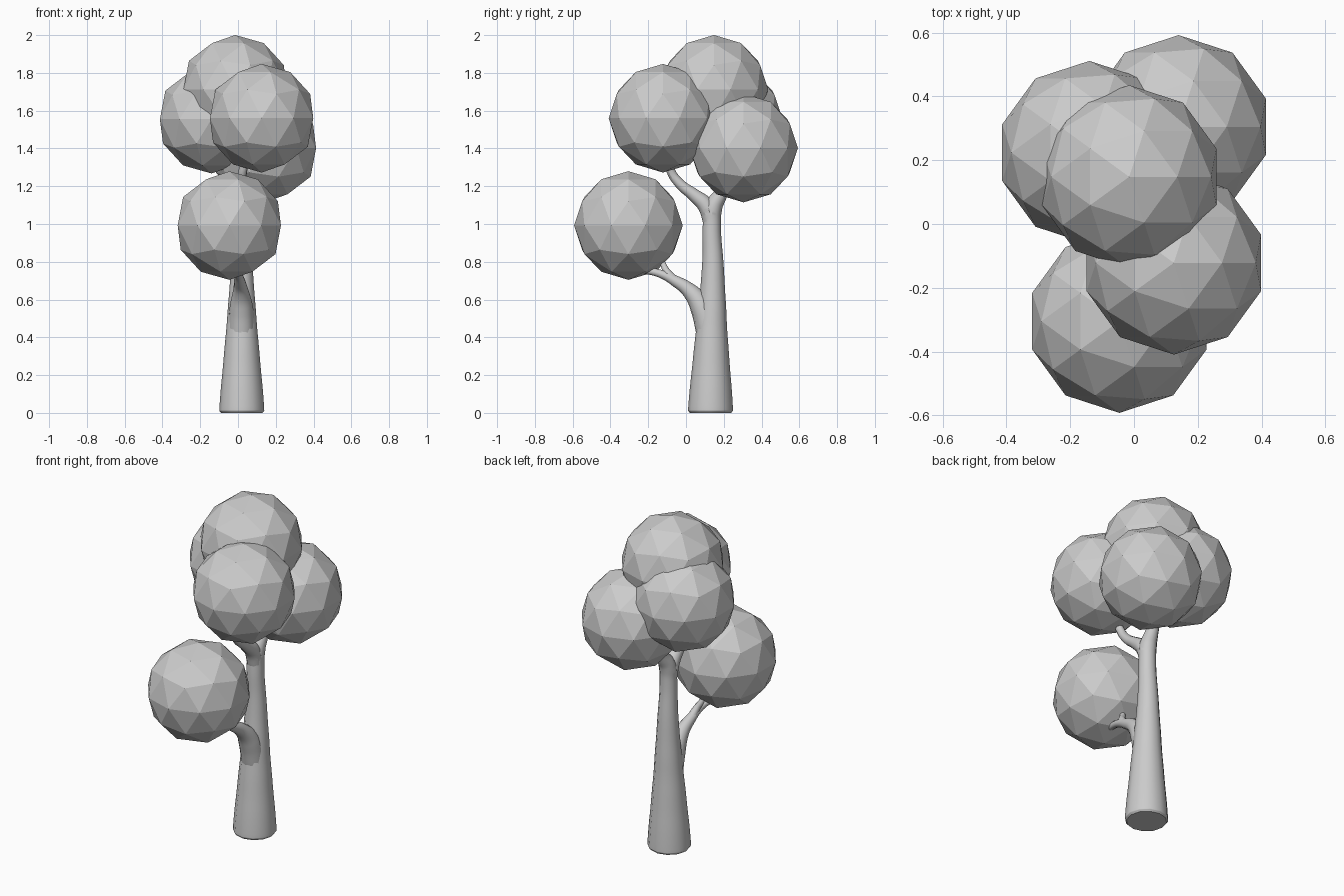
import bpy


def limb(name, points, sides_res=4):
    """Tapered smooth tube through (x, y, z, radius) points."""
    cu = bpy.data.curves.new(name, 'CURVE')
    cu.dimensions = '3D'
    cu.bevel_depth = 1.0
    cu.bevel_resolution = sides_res
    cu.resolution_u = 6
    cu.use_fill_caps = True
    sp = cu.splines.new('BEZIER')
    sp.radius_interpolation = 'CARDINAL' if hasattr(sp, 'radius_interpolation') else 'LINEAR'
    sp.bezier_points.add(len(points) - 1)
    for bp, (x, y, z, r) in zip(sp.bezier_points, points):
        bp.co = (x, y, z)
        bp.radius = r
        bp.handle_left_type = bp.handle_right_type = 'AUTO'
    ob = bpy.data.objects.new(name, cu)
    bpy.context.collection.objects.link(ob)
    bpy.ops.object.select_all(action='DESELECT')
    ob.select_set(True)
    bpy.context.view_layer.objects.active = ob
    bpy.ops.object.convert(target='MESH')
    bpy.ops.object.shade_smooth_by_angle()
    return ob


# Trunk, flared at the ground and forking near the top
limb("trunk", [(0.02, 0.13, 0.0, 0.110), (0.02, 0.13, 0.015, 0.119),
               (0.02, 0.132, 0.20, 0.104), (0.02, 0.135, 0.40, 0.086),
               (0.02, 0.14, 0.60, 0.070), (0.02, 0.142, 0.80, 0.056),
               (0.02, 0.137, 1.00, 0.048), (0.022, 0.145, 1.09, 0.048),
               (0.028, 0.185, 1.16, 0.036), (0.03, 0.225, 1.25, 0.028),
               (0.02, 0.22, 1.45, 0.022)])

# Upper front branch
limb("upper_branch", [(0.02, 0.138, 1.00, 0.045), (0.02, 0.11, 1.09, 0.045),
                      (0.02, 0.04, 1.155, 0.034), (0.02, -0.03, 1.21, 0.027),
                      (0.025, -0.08, 1.28, 0.023), (0.06, -0.10, 1.40, 0.020)])

# Lower branch with a small twig
limb("lower_branch", [(0.02, 0.13, 0.40, 0.070), (0.018, 0.083, 0.56, 0.062),
                      (0.015, 0.02, 0.645, 0.042), (0.008, -0.06, 0.70, 0.029),
                      (0.0, -0.14, 0.738, 0.021), (-0.02, -0.25, 0.76, 0.018)])
limb("twig", [(0.008, -0.06, 0.70, 0.025), (0.0, -0.10, 0.745, 0.020),
              (-0.02, -0.12, 0.785, 0.016), (-0.03, -0.15, 0.86, 0.014)])

# Faceted foliage balls
for name, loc in {"foliage_top": (-0.015, 0.148, 1.713),
                  "foliage_front": (0.125, -0.122, 1.56),
                  "foliage_left": (-0.14, 0.224, 1.555),
                  "foliage_right": (0.14, 0.305, 1.402),
                  "foliage_low": (-0.046, -0.305, 0.992)}.items():
    bpy.ops.mesh.primitive_ico_sphere_add(subdivisions=2, radius=0.2875, location=loc)
    bpy.context.object.name = name
